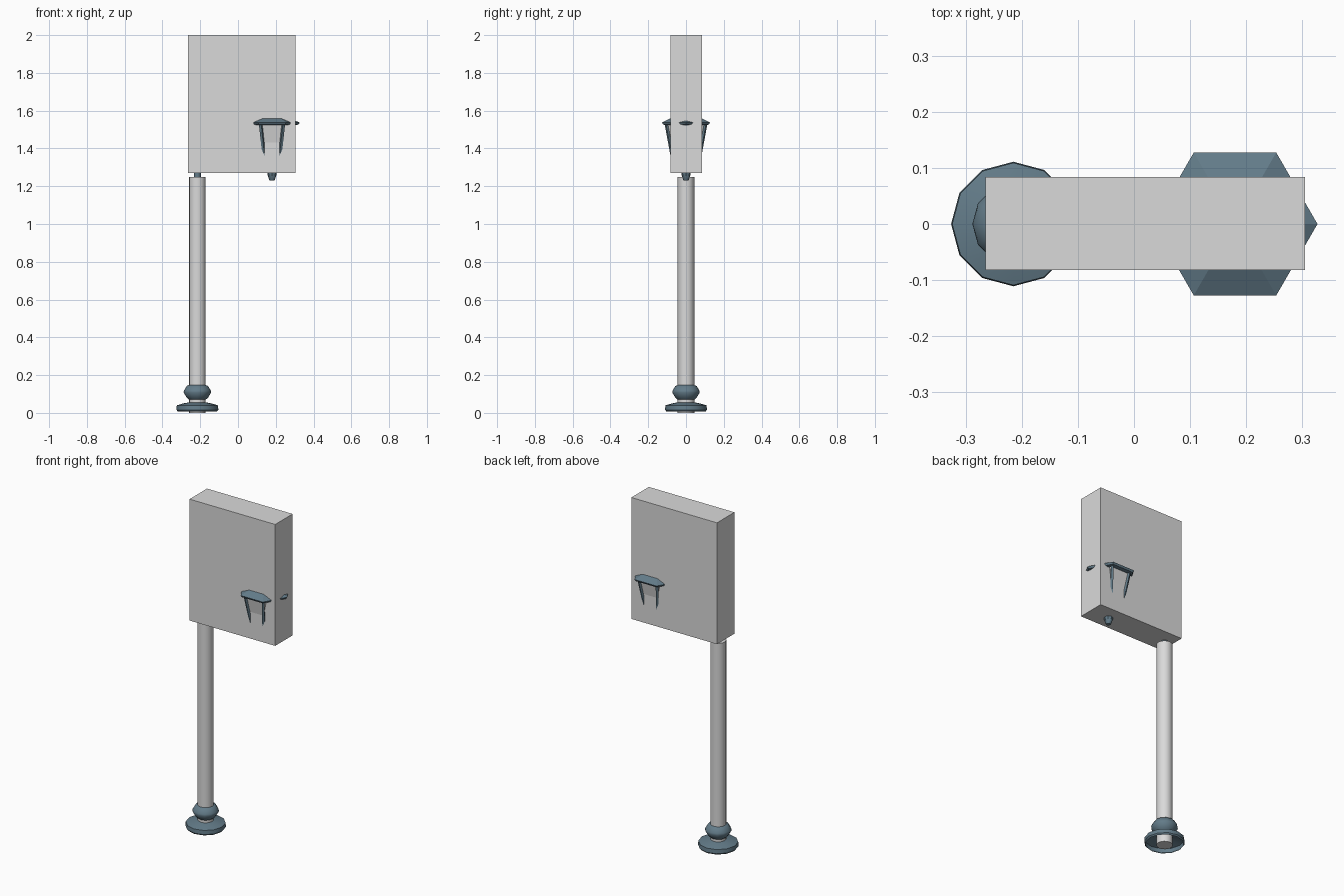
import bpy, bmesh, math
from mathutils import Vector

if "Cube" in bpy.data.objects:
    bpy.data.objects.remove(bpy.data.objects["Cube"])


def material(name, rgb):
    m = bpy.data.materials.new(name)
    m.diffuse_color = (*rgb, 1)
    m.use_nodes = True
    m.node_tree.nodes["Principled BSDF"].inputs["Base Color"].default_value = m.diffuse_color
    return m


GREY = material("light grey", (0.7, 0.7, 0.7))
SLATE = material("slate metal", (0.125, 0.2, 0.25))

POST_X, LAMP_X = -0.215, 0.18


def finish(name, bm, mat, smooth=0):
    bmesh.ops.recalc_face_normals(bm, faces=bm.faces)
    me = bpy.data.meshes.new(name)
    bm.to_mesh(me)
    bm.free()
    me.materials.append(mat)
    ob = bpy.data.objects.new(name, me)
    bpy.context.collection.objects.link(ob)
    if smooth:
        bpy.ops.object.select_all(action='DESELECT')
        ob.select_set(True)
        bpy.context.view_layer.objects.active = ob
        bpy.ops.object.shade_smooth_by_angle(angle=math.radians(smooth))
    return ob


def turned(name, x, profile, sides, mat, caps=(True, True), smooth=0):
    """Stack of (radius, height) rings around a vertical axis."""
    bm = bmesh.new()
    rings = []
    for r, z in profile:
        rings.append([bm.verts.new((x + r * math.cos(2 * math.pi * i / sides),
                                    r * math.sin(2 * math.pi * i / sides), z))
                      for i in range(sides)])
    for a, b in zip(rings, rings[1:]):
        for i in range(sides):
            j = (i + 1) % sides
            bm.faces.new((a[i], a[j], b[j], b[i]))
    if caps[0]:
        bm.faces.new(rings[0][::-1])
    if caps[1]:
        bm.faces.new(rings[-1])
    return finish(name, bm, mat, smooth)


def box(name, lo, hi, mat):
    bm = bmesh.new()
    bmesh.ops.create_cube(bm, size=1)
    lo, hi = Vector(lo), Vector(hi)
    for v in bm.verts:
        v.co = (lo + hi) / 2 + v.co * (hi - lo)
    return finish(name, bm, mat)


# Grey pole and the large grey housing above it
turned("pole", POST_X, [(0.044, 0.0), (0.044, 1.25)], 16, GREY, smooth=40)
box("housing", (-0.265, -0.082, 1.27), (0.305, 0.084, 2.0), GREY)

# Slate neck joining pole and housing
turned("neck", POST_X, [(0.018, 1.24), (0.018, 1.3)], 12, SLATE, smooth=40)

# Turned rings around the foot; the flange is open below
turned("foot_flange", POST_X,
       [(0.104, 0.008), (0.111, 0.016), (0.109, 0.04), (0.075, 0.05), (0.044, 0.056)],
       12, SLATE, (False, False), 40)
turned("foot_collar", POST_X,
       [(0.044, 0.07), (0.056, 0.08), (0.073, 0.108), (0.071, 0.118),
        (0.056, 0.143), (0.044, 0.147)], 12, SLATE, (False, False), 60)

# Hexagonal lantern: roof, glass and bottom finial
turned("lantern_roof", LAMP_X,
       [(0.125, 1.524), (0.14, 1.526), (0.147, 1.537), (0.094, 1.56), (0.03, 1.585)],
       6, SLATE)
turned("lantern_glass", LAMP_X, [(0.066, 1.29), (0.114, 1.525)], 6, GREY)
turned("lantern_finial", LAMP_X,
       [(0.012, 1.23), (0.016, 1.236), (0.024, 1.262), (0.026, 1.28)],
       8, SLATE, smooth=40)

# Six slanted lantern bars along the glass corners
bars = bmesh.new()
for k in range(6):
    a = k * math.pi / 3
    out = Vector((math.cos(a), math.sin(a), 0))
    side = Vector((-out.y, out.x, 0))
    rings = []
    for r, z in ((0.07, 1.29), (0.12, 1.527)):
        c = Vector((LAMP_X, 0, z)) + out * r
        rings.append([bars.verts.new(c + out * u * 0.006 + side * v * 0.007)
                      for u, v in ((-1, -1), (1, -1), (1, 1), (-1, 1))])
    for i in range(4):
        j = (i + 1) % 4
        bars.faces.new((rings[0][i], rings[0][j], rings[1][j], rings[1][i]))
    bars.faces.new(rings[0][::-1])
    bars.faces.new(rings[1])
finish("lantern_bars", bars, SLATE)
